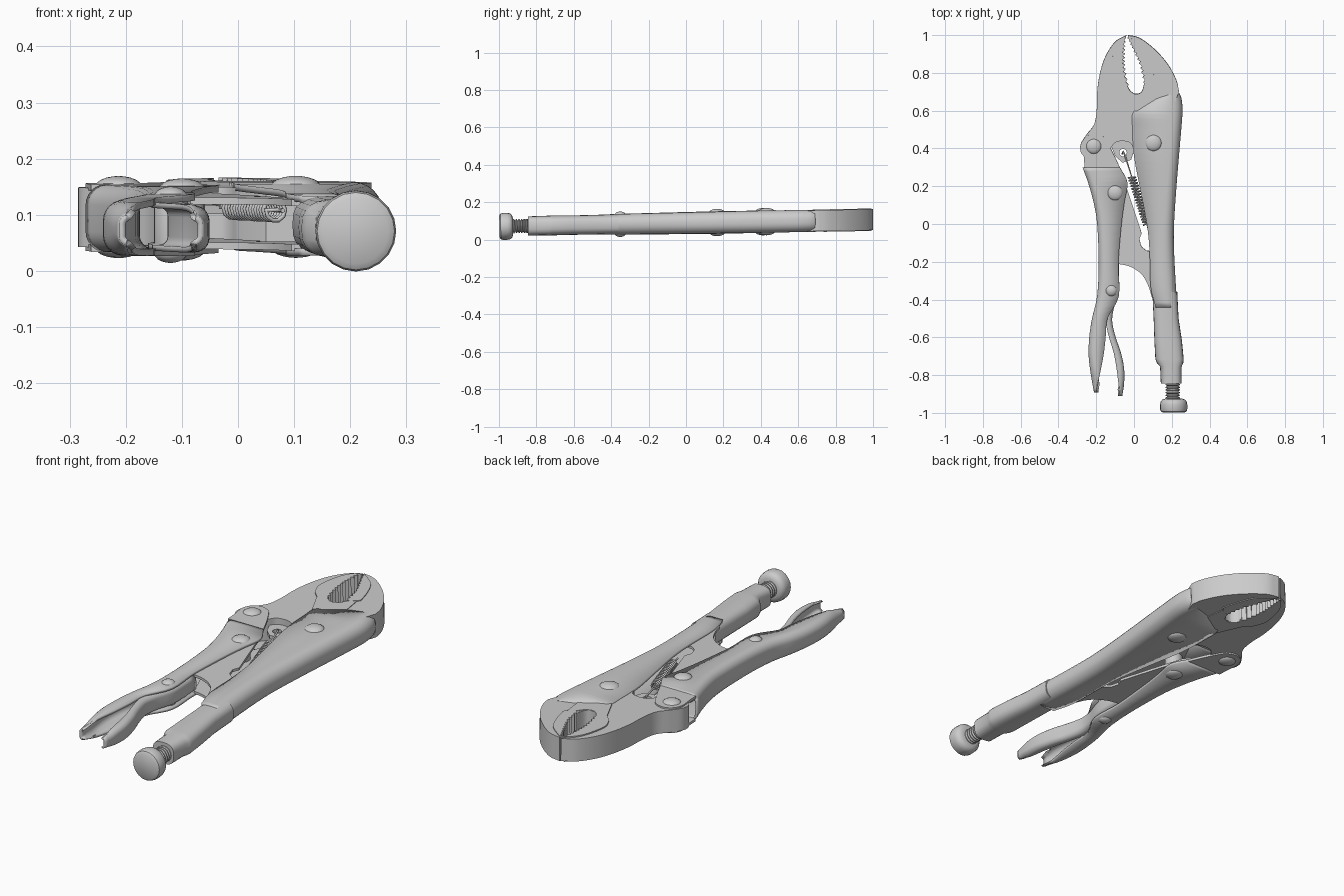
import bpy, bmesh, math
from mathutils import Vector

if "Cube" in bpy.data.objects:
    bpy.data.objects.remove(bpy.data.objects["Cube"])

BASE_Z, TILT = 0.0885, 0.018


def finish(name, mesh, angle=35):
    """Clean a mesh, shade it and seat it on the tool's slightly tilted mid-plane."""
    bm = bmesh.new()
    bm.from_mesh(mesh)
    bmesh.ops.remove_doubles(bm, verts=bm.verts, dist=1e-5)
    bmesh.ops.recalc_face_normals(bm, faces=bm.faces)
    bm.to_mesh(mesh)
    bm.free()
    mesh.shade_smooth()
    mesh.set_sharp_from_angle(angle=math.radians(angle))
    ob = bpy.data.objects.new(name, mesh)
    bpy.context.collection.objects.link(ob)
    ob.location.z, ob.rotation_euler.x = BASE_Z, TILT
    return ob


def smooth(pts, n=4):
    """Catmull-Rom curve through points of any dimension."""
    p = [Vector(q) for q in pts]
    p = [2 * p[0] - p[1]] + p + [2 * p[-1] - p[-2]]
    out = []
    for a, b, c, d in zip(p, p[1:], p[2:], p[3:]):
        for i in range(n):
            t = i / n
            out.append(0.5 * (2*b + (c - a)*t + (2*a - 5*b + 4*c - d)*t*t + (3*b - a - 3*c + d)*t**3))
    return [tuple(v) for v in out + [p[-2]]]


def teeth(pts, count, depth):
    """Zigzag along a smooth path; depth shifts every other point in x."""
    path = smooth(pts, 24)
    n = count * 2
    return [(path[i * (len(path) - 1) // n][0] + depth * (i % 2),
             path[i * (len(path) - 1) // n][1]) for i in range(n + 1)]


def circle(x, y, r, n=16):
    return [(x + r*math.cos(2*math.pi*i/n), y + r*math.sin(2*math.pi*i/n)) for i in range(n)]


def plate(name, loops, half, z=0):
    """Flat part from outline loops (extra loops are holes), thickness 2*half."""
    cu = bpy.data.curves.new(name, 'CURVE')
    cu.dimensions, cu.fill_mode, cu.extrude = '2D', 'BOTH', half
    for loop in loops:
        s = cu.splines.new('POLY')
        s.points.add(len(loop) - 1)
        for p, q in zip(s.points, loop):
            p.co = (q[0], q[1], 0, 1)
        s.use_cyclic_u = True
    tmp = bpy.data.objects.new(name + "_outline", cu)
    bpy.context.collection.objects.link(tmp)
    dg = bpy.context.evaluated_depsgraph_get()
    mesh = bpy.data.meshes.new_from_object(tmp.evaluated_get(dg))
    bpy.data.objects.remove(tmp)
    for v in mesh.vertices:
        v.co.z += z
    return finish(name, mesh)


def loft(name, rings, closed=True, angle=35):
    n = len(rings[0])
    verts = [p for r in rings for p in r]
    faces = [(k*n + i, k*n + (i+1) % n, (k+1)*n + (i+1) % n, (k+1)*n + i)
             for k in range(len(rings) - 1) for i in range(n if closed else n - 1)]
    if closed:
        faces += [tuple(range(n)), tuple(range((len(rings)-1)*n, len(rings)*n))]
    mesh = bpy.data.meshes.new(name)
    mesh.from_pydata(verts, [], faces)
    return finish(name, mesh, angle)


def channel(name, stations, r, t=0.012):
    """Folded U sheet along y: stations are (y, open edge x, spine x, half height)."""
    rings = []
    for y, xo, xs, h in stations:
        s = 1 if xs > xo else -1
        h -= t / 2
        q = min(r, h, abs(xs - xo) * 0.9)
        xe = xs - s * t / 2
        top = [(xo, y, h)] + [(xe - s*q + s*q*math.sin(a), y, h - q + q*math.cos(a))
                              for a in (i * math.pi / 12 for i in range(7))]
        rings.append(top + [(x, y, -z) for x, y, z in reversed(top)])
    ob = loft(name, rings, closed=False)
    m = ob.modifiers.new("sheet", 'SOLIDIFY')
    m.thickness, m.offset = t, 0
    return ob


def tube(name, stations, n=24, power=1.0, angle=35):
    """Rounded bar along y: stations are (y, centre x, half width, half height)."""
    def f(v):
        return math.copysign(abs(v) ** power, v)
    return loft(name, [[(cx + w*f(math.cos(2*math.pi*i/n)), y, h*f(math.sin(2*math.pi*i/n)))
                        for i in range(n)] for y, cx, w, h in stations], angle=angle)


# Fixed jaw and its toothed insert
plate("fixed_jaw", [smooth([(-0.033, 1.0), (0.03, 0.985), (0.11, 0.925), (0.18, 0.845), (0.225, 0.76), (0.238, 0.7)])
      + [(0.2, 0.6), (0.1, 0.58), (-0.015, 0.58), (-0.065, 0.69), (-0.03, 0.725)]
      + smooth([(-0.02, 0.7), (0.005, 0.69), (0.04, 0.70), (0.055, 0.76), (0.05, 0.82), (0.015, 0.9), (-0.03, 0.985)])], 0.056)
plate("fixed_jaw_teeth", [teeth([(-0.035, 0.985), (-0.005, 0.92), (0.03, 0.84), (0.05, 0.75)], 11, 0.012)
      + [(0.06, 0.735), (0.1, 0.755)] + smooth([(0.11, 0.77), (0.088, 0.85), (0.05, 0.93), (-0.025, 0.992)])], 0.06)
plate("fixed_jaw_base", [[(-0.068, 0.69), (-0.015, 0.58), (0.112, 0.66), (0.1, 0.75), (0.075, 0.745), (0.045, 0.7),
                          (0.02, 0.688), (0.0, 0.69), (-0.02, 0.705), (-0.035, 0.73)]], 0.059)

# Moving jaw with spring hole, and its insert
plate("moving_jaw", [smooth([(-0.04, 1.0), (-0.1, 0.965), (-0.15, 0.89), (-0.18, 0.8), (-0.195, 0.7), (-0.197, 0.61),
                             (-0.21, 0.53), (-0.25, 0.475), (-0.283, 0.42), (-0.275, 0.37), (-0.22, 0.345), (-0.15, 0.37)])
      + smooth([(-0.125, 0.4), (-0.1, 0.432), (-0.06, 0.44), (-0.02, 0.43), (0.0, 0.39)])
      + [(0.05, 0.35), (0.12, 0.35), (0.17, 0.4), (0.17, 0.5), (0.1, 0.59), (-0.01, 0.59), (-0.065, 0.69),
         (-0.06, 0.75), (-0.08, 0.85), (-0.05, 0.975)]], 0.053)
plate("spring_tab", [[(-0.12, 0.41), (-0.1, 0.445), (-0.02, 0.445), (0.0, 0.385), (-0.015, 0.34), (-0.06, 0.325),
                      (-0.1, 0.36)], circle(-0.058, 0.378, 0.02)], 0.008, 0.015)
plate("moving_jaw_teeth", [teeth([(-0.043, 0.985), (-0.048, 0.9), (-0.045, 0.82), (-0.022, 0.71)], 12, -0.012)
      + [(-0.065, 0.69)] + smooth([(-0.105, 0.73), (-0.127, 0.79), (-0.115, 0.88), (-0.09, 0.945), (-0.05, 0.99)])], 0.059)

# Main handle: folded channel running into a round grip
handle = smooth([(0.69, 0.2, 0.242, 0.057), (0.66, 0.11, 0.252, 0.058), (0.6, 0.0, 0.257, 0.059), (0.5, -0.008, 0.25, 0.059),
                 (0.36, 0.0, 0.238, 0.059), (0.2, 0.03, 0.225, 0.058), (0.0, 0.068, 0.212, 0.057),
                 (-0.14, 0.082, 0.212, 0.056), (-0.33, 0.088, 0.222, 0.055), (-0.44, 0.115, 0.23, 0.053)])
channel("main_handle", handle, 0.045)
tube("main_handle_grip", [(-0.36, 0.163, 0.066, 0.052), (-0.5, 0.17, 0.066, 0.052), (-0.62, 0.181, 0.073, 0.052),
     (-0.715, 0.188, 0.075, 0.053), (-0.735, 0.191, 0.07, 0.053), (-0.755, 0.195, 0.057, 0.052),
     (-0.845, 0.197, 0.055, 0.051)], power=0.7)

# Adjusting screw and knob
screw = []
for i in range(7):
    y = -0.835 - 0.014 * i
    screw += [(y, 0.205, 0.038, 0.038), (y - 0.004, 0.205, 0.038, 0.038), (y - 0.008, 0.205, 0.029, 0.029)]
tube("adjusting_screw", screw, 16, angle=25)
tube("adjusting_knob", [(y, 0.21, r, r) for y, r in
     [(-0.925, 0.045), (-0.93, 0.06), (-0.94, 0.069), (-0.955, 0.072), (-0.98, 0.072), (-0.991, 0.069), (-0.998, 0.058)]], 20)

# Clamping lever: folded channel with a pair of pivot ears
lever = smooth([(0.3, -0.075, -0.272, 0.06), (0.22, -0.035, -0.243, 0.06), (0.12, -0.05, -0.215, 0.06),
                (0.0, -0.066, -0.195, 0.059), (-0.21, -0.083, -0.187, 0.057), (-0.38, -0.08, -0.195, 0.055),
                (-0.5, -0.14, -0.222, 0.052), (-0.6, -0.15, -0.237, 0.05), (-0.7, -0.162, -0.24, 0.049),
                (-0.8, -0.182, -0.228, 0.045), (-0.89, -0.2, -0.212, 0.028)])
channel("clamping_lever", lever, 0.03)
ear = smooth([(-0.262, 0.3), (-0.265, 0.35), (-0.272, 0.42), (-0.25, 0.465), (-0.21, 0.48), (-0.165, 0.465),
              (-0.14, 0.43), (-0.11, 0.375), (-0.075, 0.3)])
for side, z in (("upper", 0.054), ("lower", -0.054)):
    plate(f"lever_ear_{side}", [ear], 0.006, z)

# Toggle link between lever and screw, a plate on each side
link = ([(-0.15, 0.17), (-0.13, 0.22), (-0.09, 0.3), (-0.065, 0.27), (0.035, -0.03), (0.04, -0.05), (0.028, -0.08), (0.04, -0.12),
         (0.065, -0.14), (0.12, -0.15), (0.12, -0.4)]
        + smooth([(0.095, -0.39), (0.075, -0.325), (0.04, -0.265), (-0.02, -0.225), (-0.085, -0.21)]) + [(-0.13, -0.1)])
for side, z in (("upper", 0.04), ("lower", -0.04)):
    plate(f"toggle_link_{side}", [link], 0.006, z)

# Release lever nested inside the clamping lever
release = smooth([(-0.2, -0.14, -0.08, 0.042), (-0.35, -0.16, -0.08, 0.043), (-0.45, -0.155, -0.108, 0.043),
                  (-0.52, -0.15, -0.115, 0.043), (-0.6, -0.132, -0.097, 0.043), (-0.68, -0.108, -0.07, 0.043),
                  (-0.76, -0.093, -0.053, 0.042), (-0.84, -0.083, -0.052, 0.038), (-0.91, -0.075, -0.062, 0.026)])
channel("release_lever", release, 0.02, 0.01)

# Domed rivets, through both sides
for name, x, y, r, h in (("jaw_rivet", 0.103, 0.43, 0.044, 0.073), ("lever_rivet", -0.213, 0.412, 0.041, 0.073),
                         ("link_rivet", -0.1, 0.166, 0.041, 0.073), ("release_rivet", -0.12, -0.352, 0.03, 0.068)):
    dome = [(r * math.cos(a), h - 0.018 + 0.018 * math.sin(a)) for a in (0, 0.35, 0.7, 1.05, 1.35, 1.54)]
    prof = dome + [(rr, -z) for rr, z in dome]
    prof.sort(key=lambda p: p[1])
    loft(name, [[(px, py, z) for px, py in circle(x, y, rr, 20)] for rr, z in prof], angle=50)

# Tension spring with a hook through the tab
a, b = Vector((-0.012, 0.25, 0.02)), Vector((0.068, 0.0, 0.02))
axis = (b - a).normalized()
u, w = axis.cross(Vector((0, 0, 1))), Vector((0, 0, 1))
turns, per = 17, 10
coil = [a.lerp(b, i / (turns*per)) + 0.019 * (u*math.cos(2*math.pi*i/per) + w*math.sin(2*math.pi*i/per))
        for i in range(turns*per + 1)]
wire = [Vector((-0.062, 0.37, 0.0)), Vector((-0.058, 0.385, 0.026)), Vector((-0.05, 0.37, 0.028)), a] + coil \
    + [b, Vector((0.08, -0.05, 0.02))]
cu = bpy.data.curves.new("tension_spring", 'CURVE')
cu.dimensions, cu.bevel_depth, cu.bevel_resolution, cu.use_fill_caps = '3D', 0.0042, 1, True
sp = cu.splines.new('POLY')
sp.points.add(len(wire) - 1)
for p, q in zip(sp.points, wire):
    p.co = (*q, 1)
spring = bpy.data.objects.new("tension_spring", cu)
bpy.context.collection.objects.link(spring)
spring.location.z, spring.rotation_euler.x = BASE_Z, TILT
